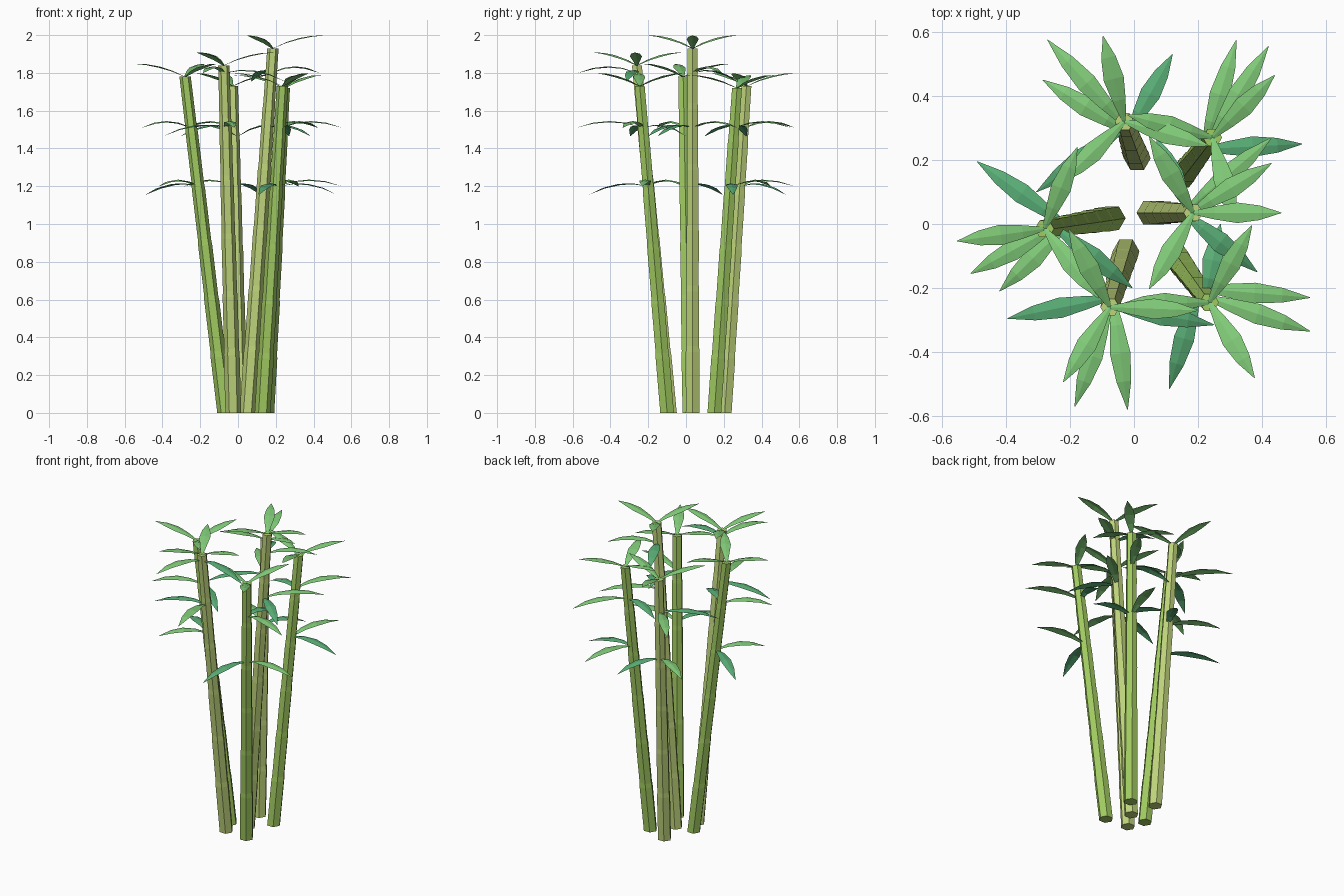
import bpy, math
from mathutils import Vector

if "Cube" in bpy.data.objects:
    bpy.data.objects.remove(bpy.data.objects["Cube"])


def material(name, rgb):
    m = bpy.data.materials.new(name)
    m.diffuse_color = (*rgb, 1)
    m.use_nodes = True
    m.node_tree.nodes["Principled BSDF"].inputs["Base Color"].default_value = m.diffuse_color
    return m


GREEN = material("green_cane", (0.36, 0.60, 0.12))
YELLOW = material("yellow_cane", (0.52, 0.66, 0.20))
LIGHT = material("light_leaf", (0.22, 0.60, 0.19))
DARK = material("dark_leaf", (0.10, 0.42, 0.18))


def add_mesh(name, verts, faces, mat):
    me = bpy.data.meshes.new(name)
    me.from_pydata(verts, [], faces)
    me.materials.append(mat)
    ob = bpy.data.objects.new(name, me)
    bpy.context.collection.objects.link(ob)
    return ob


def cane(name, base, top, mat, sides=6, segs=6):
    """Tapered hexagonal pole with slightly swollen nodes."""
    rings = []
    for i in range(segs):
        rings.append((i / segs, 1.0 if i == 0 else 1.06))
        rings.append(((i + 0.1) / segs, 1.0))
    rings.append((1.0, 1.04))
    verts, faces = [], []
    for t, swell in rings:
        c = base.lerp(top, t)
        r = (0.042 - 0.013 * t) * swell
        for k in range(sides):
            a = 2 * math.pi * k / sides
            verts.append(c + Vector((r * math.cos(a), r * math.sin(a), 0)))
    for i in range(len(rings) - 1):
        for k in range(sides):
            n = (k + 1) % sides
            a, b = i * sides, (i + 1) * sides
            faces.append((a + k, a + n, b + n, b + k))
    faces.append(tuple(reversed(range(sides))))
    faces.append(tuple(range(len(verts) - sides, len(verts))))
    add_mesh(name, verts, faces, mat)


def leaf(name, root, tip, arch, mat):
    """Pointed blade arching from root to tip, lightly folded on its midrib."""
    flat = Vector((tip.x - root.x, tip.y - root.y, 0)).normalized()
    side = Vector((-flat.y, flat.x, 0))
    verts, faces = [], []
    for t, w in ((0, 0.006), (0.25, 0.021), (0.5, 0.032), (0.75, 0.023), (1, 0.001)):
        c = root.lerp(tip, t) + Vector((0, 0, 4 * arch * t * (1 - t)))
        drop = Vector((0, 0, -0.2 * w))
        verts += [c - side * w + drop, c, c + side * w + drop]
    for i in range(4):
        a = i * 3
        faces += [(a, a + 3, a + 4, a + 1), (a + 1, a + 4, a + 5, a + 2)]
    add_mesh(name, verts, faces, mat)


# base xy, top xyz, crown angle, leaf heights (upper, lower),
# leaf tips: upper light, upper dark, lower light, lower dark
CANES = [
    ((0.01, 0.205), (-0.03, 0.32, 1.73), 104, (1.51, 1.20),
     ((-0.27, 0.575), (-0.305, 0.10), (-0.285, 0.45), (0.12, 0.53))),
    ((0.15, 0.15), (0.245, 0.27, 1.72), 45, (1.51, 1.20),
     ((0.42, 0.555), (0.0, 0.32), (0.32, 0.575), (0.525, 0.25))),
    ((0.05, 0.035), (0.185, 0.035, 1.93), 0, (1.80, 1.51),
     ((0.43, 0.19), (0.07, 0.27), (0.43, 0.27), (0.385, -0.15))),
    ((0.13, -0.10), (0.235, -0.245, 1.73), 301, (1.51, 1.20),
     ((0.55, -0.335), (0.27, 0.0), (0.55, -0.23), (0.11, -0.515))),
    ((-0.025, -0.085), (-0.075, -0.26, 1.84), 238, (1.80, 1.51),
     ((-0.185, -0.57), (0.25, -0.315), (-0.02, -0.58), (-0.395, -0.295))),
    ((-0.068, 0.018), (-0.28, -0.015, 1.78), 188, (1.51, 1.20),
     ((-0.51, -0.155), (-0.005, -0.20), (-0.42, -0.21), (-0.49, 0.195))),
]

for n, (b, t, crown, levels, tips) in enumerate(CANES, 1):
    base, top = Vector((*b, 0)), Vector(t)
    cane(f"cane_{n}", base, top, GREEN if n % 2 == 0 else YELLOW)
    # three crown leaves
    for k in range(3):
        a = math.radians(crown + 120 * k)
        tip = top + Vector((0.275 * math.cos(a), 0.275 * math.sin(a), 0.068))
        leaf(f"crown_leaf_{n}_{k + 1}", top, tip, 0.02, LIGHT)
    # two pairs of side leaves
    for k, xy in enumerate(tips):
        z = levels[k // 2]
        root = base.lerp(top, z / top.z)
        dark = k % 2
        tip = Vector((*xy, z - (0.045 if dark else 0.0)))
        leaf(f"side_leaf_{n}_{k + 1}", root, tip, 0.035, DARK if dark else LIGHT)
